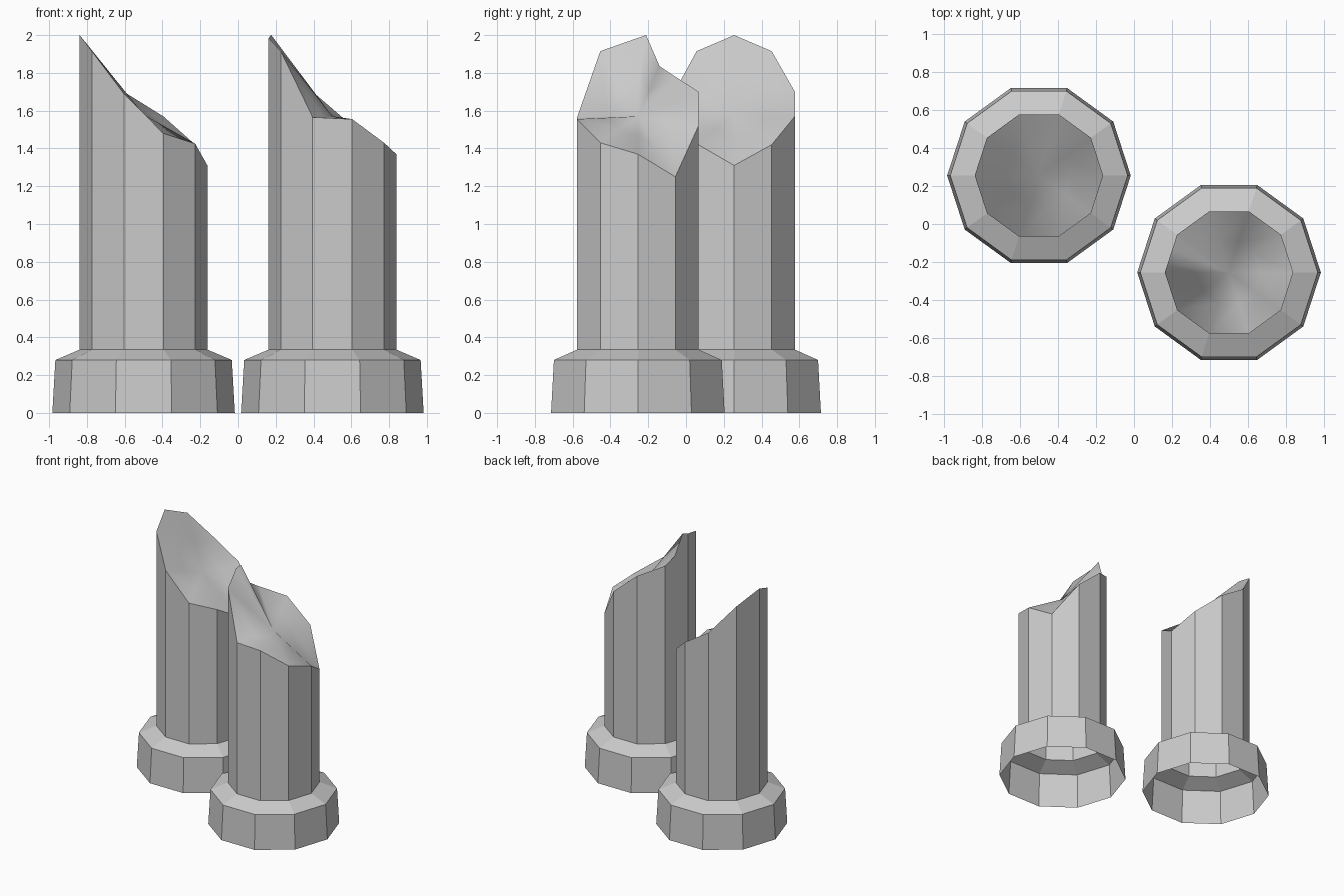
import bpy, bmesh, math
from mathutils import Vector

if "Cube" in bpy.data.objects:
    bpy.data.objects.remove(bpy.data.objects["Cube"])

N = 10  # sides of each column


def corner(k, r, z):
    a = math.tau * k / N
    return Vector((r * math.cos(a), r * math.sin(a), z))


def on_side(u, r, z):
    """Point on the decagon outline at fractional corner index u."""
    k = math.floor(u)
    return corner(k, r, z).lerp(corner(k + 1, r, z), u - k)


def broken_column(name, cx, cy, rim, mid_z, dents):
    bm = bmesh.new()
    # collar and foot of the shaft, open underneath
    rings = [[bm.verts.new(corner(k, r, z)) for k in range(N)]
             for r, z in ((0.483, 0), (0.467, 0.28), (0.338, 0.335))]
    for low, high in zip(rings, rings[1:]):
        for k in range(N):
            j = (k + 1) % N
            bm.faces.new((low[k], low[j], high[j], high[k]))

    # shaft sides rising to the jagged rim, with chips along some corners
    top = [(u, bm.verts.new(on_side(u, 0.338, z))) for u, z in rim]
    chips = {k: [bm.verts.new(corner(k, r, z)) for r, z in pts]
             for k, pts in dents.items()}
    chipped = []
    for k in range(N):
        j = (k + 1) % N
        edge = [v for u, v in top if k <= u <= k + 1]
        if j == 0:
            edge.append(top[0][1])
        f = bm.faces.new([rings[2][k], rings[2][j]] + chips.get(j, [])
                         + edge[::-1] + chips.get(k, [])[::-1])
        if k in chips or j in chips:
            chipped.append(f)
    bmesh.ops.triangulate(bm, faces=chipped)

    # slanted broken top, slightly hollow and smooth shaded
    loop = [v for _, v in top]
    centre = bm.verts.new((0, 0, mid_z))
    inner = [bm.verts.new(v.co.lerp(centre.co, 0.5)) for v in loop]
    for i in range(len(loop)):
        j = (i + 1) % len(loop)
        for f in (bm.faces.new((loop[i], loop[j], inner[j], inner[i])),
                  bm.faces.new((inner[i], inner[j], centre))):
            f.smooth = True
        bm.edges.get((loop[i], loop[j])).smooth = False

    mesh = bpy.data.meshes.new(name)
    bm.to_mesh(mesh)
    bm.free()
    ob = bpy.data.objects.new(name, mesh)
    ob.location = (cx, cy, 0)
    bpy.context.collection.objects.link(ob)


# rim entries: (corner index counted from +x, height)
broken_column("back_left_column", -0.5, 0.255,
              [(0, 1.31), (1, 1.42), (2, 1.57), (3, 1.70), (4, 1.915),
               (5, 2.0), (6, 1.915), (7, 1.69), (8, 1.48), (9, 1.425)],
              1.58, {})
broken_column("front_right_column", 0.5, -0.255,
              [(0, 1.37), (1, 1.25), (2, 1.52), (3, 1.70), (4, 1.78),
               (4.42, 1.835), (4.78, 2.0), (5, 1.985), (6, 1.915),
               (7, 1.565), (8, 1.555), (9, 1.43)],
              1.57,
              {0: [(0.325, 0.37), (0.337, 0.5)],
               5: [(0.338, 0.96), (0.31, 1.09), (0.30, 1.13), (0.338, 1.22)]})
